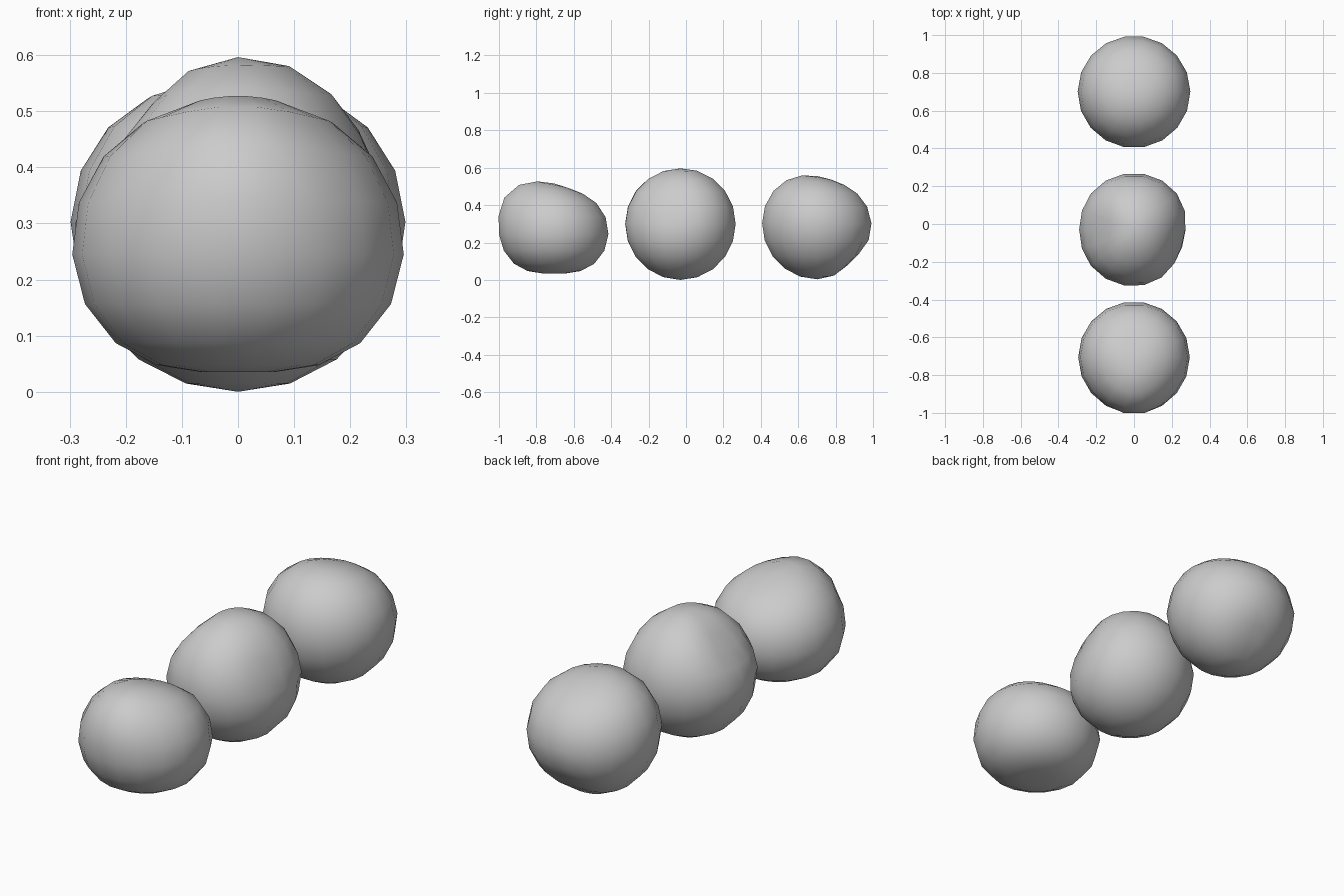
import bpy
import bmesh
import math
from mathutils import Vector, Matrix

cube = bpy.data.objects.get("Cube")
if cube:
    bpy.data.objects.remove(cube, do_unlink=True)

clay = bpy.data.materials.new("plain_grey")
clay.use_nodes = True
clay.diffuse_color = (0.6, 0.6, 0.6, 1)
clay.node_tree.nodes["Principled BSDF"].inputs["Base Color"].default_value = (0.6, 0.6, 0.6, 1)

RADIUS = 0.3


def lump(name, centre, dents):
    """Ball pushed in or out around each (direction, amount, spread in degrees)."""
    bm = bmesh.new()
    bmesh.ops.create_uvsphere(bm, u_segments=18, v_segments=10, radius=RADIUS,
                              matrix=Matrix.Rotation(math.pi / 2, 4, "Z"))
    for v in bm.verts:
        ray = v.co.normalized()
        size = RADIUS
        for direction, amount, spread in dents:
            angle = ray.angle(Vector(direction))
            size += amount * math.exp(-(angle / math.radians(spread)) ** 2)
        v.co = ray * size
    for f in bm.faces:
        f.smooth = True
    mesh = bpy.data.meshes.new(name)
    bm.to_mesh(mesh)
    bm.free()
    mesh.materials.append(clay)
    obj = bpy.data.objects.new(name, mesh)
    obj.location = centre
    bpy.context.collection.objects.link(obj)
    return obj


# Front ball: flattened base, sloping top, bulge at the upper front
lump("front_ball", (0, -0.705, 0.245), [
    ((0, 0, -1), -0.09, 52),
    ((0, 0.34, 0.94), -0.042, 36),
    ((0, -0.76, 0.65), 0.038, 28),
])

# Middle ball: a dent high on each side
lump("middle_ball", (0, -0.03, 0.3), [
    ((-0.78, 0, 0.62), -0.05, 30),
    ((0.9, -0.25, 0.33), -0.045, 36),
])

# Back ball: flattened top and a tuck below the rear tip
lump("back_ball", (0, 0.702, 0.303), [
    ((0, 0.31, 0.95), -0.055, 48),
    ((0, 0.71, -0.71), -0.028, 22),
])
